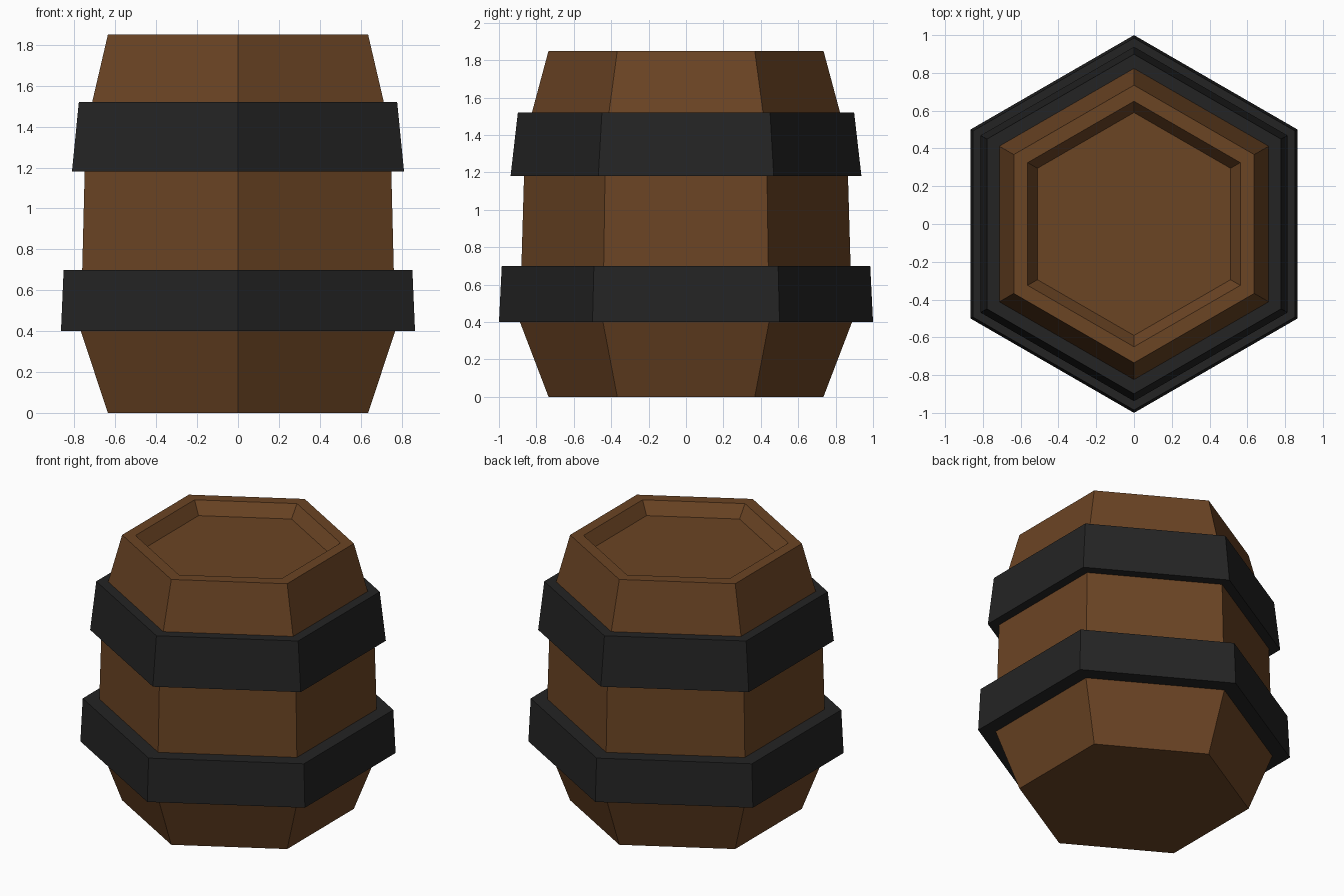
import bpy, bmesh, math

if "Cube" in bpy.data.objects:
    bpy.data.objects.remove(bpy.data.objects["Cube"])

SIDES = 6


def material(name, rgb):
    m = bpy.data.materials.new(name)
    m.diffuse_color = (*rgb, 1.0)
    m.use_nodes = True
    m.node_tree.nodes["Principled BSDF"].inputs["Base Color"].default_value = m.diffuse_color
    return m


def lathe(name, profile, mat, closed=False):
    """Sweep a (radius, z) profile around z with six flat sides, corners on +-y."""
    bm = bmesh.new()
    rings = []
    for r, z in profile:
        angles = [math.pi / 2 + i * math.tau / SIDES for i in range(SIDES)]
        rings.append([bm.verts.new((r * math.cos(a), r * math.sin(a), z)) for a in angles])
    pairs = list(zip(rings, rings[1:]))
    if closed:
        pairs.append((rings[-1], rings[0]))
    else:
        bm.faces.new(rings[0][::-1])
        bm.faces.new(rings[-1])
    for lo, hi in pairs:
        for i in range(SIDES):
            j = (i + 1) % SIDES
            bm.faces.new((lo[i], lo[j], hi[j], hi[i]))
    bmesh.ops.recalc_face_normals(bm, faces=bm.faces)
    mesh = bpy.data.meshes.new(name)
    bm.to_mesh(mesh)
    bm.free()
    mesh.materials.append(mat)
    ob = bpy.data.objects.new(name, mesh)
    bpy.context.collection.objects.link(ob)
    return ob


wood = material("brown wood", (0.147, 0.058, 0.0176))
iron = material("black iron", (0.0176, 0.0176, 0.0176))

# Barrel body with a recessed lid
lathe("barrel_body", [(0.735, 0), (0.888, 0.4), (0.88, 0.7), (0.866, 1.18),
                      (0.86, 1.385), (0.735, 1.85), (0.65, 1.85), (0.59, 1.765)], wood)

# Hoops: (name, bottom z, bottom radius, top z, top radius)
for name, z0, r0, z1, r1 in (("lower_hoop", 0.4, 1.0, 0.7, 0.985),
                             ("upper_hoop", 1.18, 0.938, 1.52, 0.899)):
    lathe(name, [(0.82, z0), (r0, z0), (r1, z1), (0.82, z1)], iron, closed=True)
